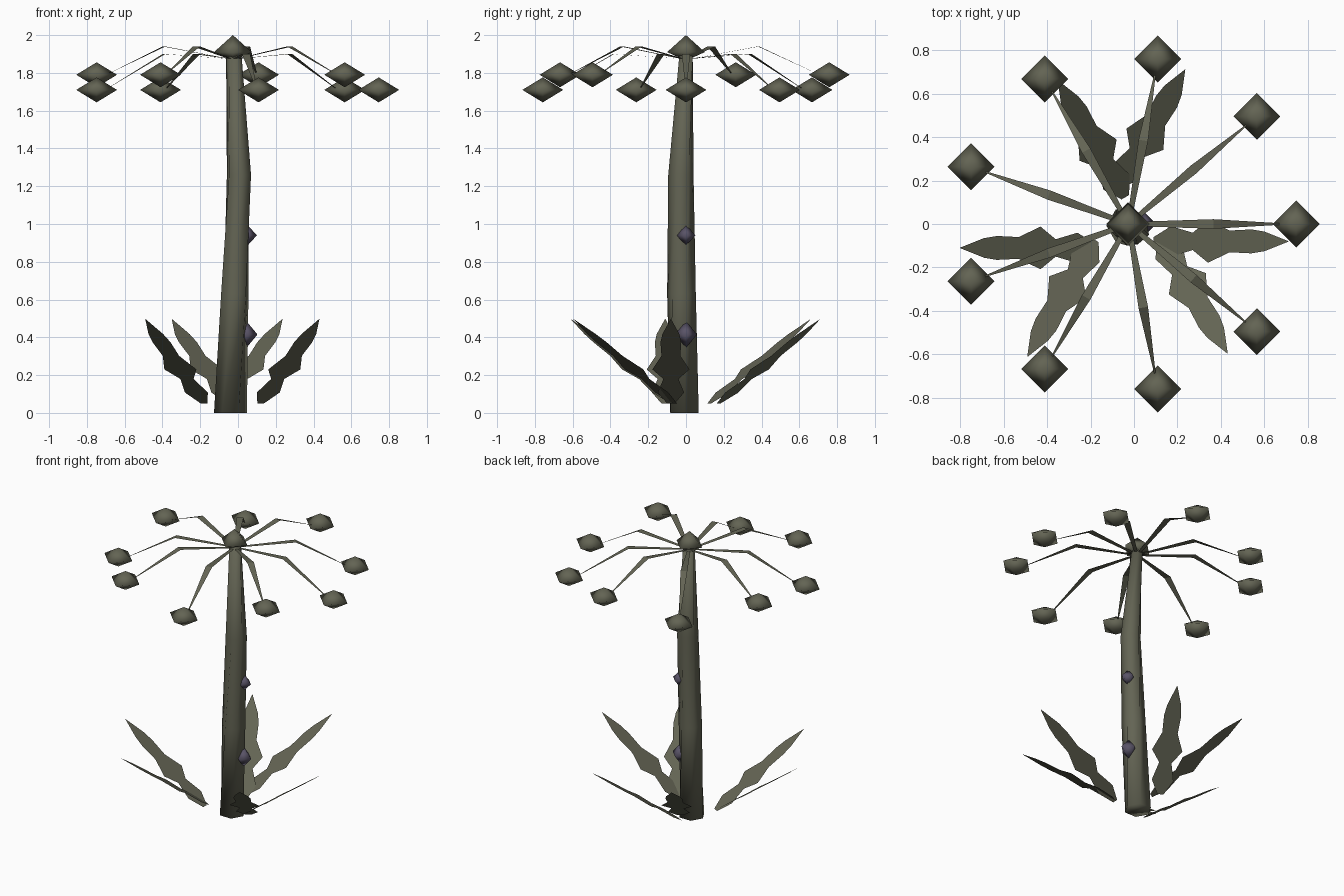
import bpy, bmesh
from math import sin, cos, radians
from mathutils import Matrix, Vector

cube = bpy.data.objects.get("Cube")
if cube:
    bpy.data.objects.remove(cube)


def make_material(name, rgb):
    mat = bpy.data.materials.new(name)
    mat.use_nodes = True
    mat.diffuse_color = (*rgb, 1)
    mat.node_tree.nodes["Principled BSDF"].inputs["Base Color"].default_value = (*rgb, 1)
    return mat


olive = make_material("olive", (0.125, 0.127, 0.088))
purple = make_material("dusky purple", (0.1, 0.087, 0.135))


def finish(bm, name, mat, smooth=True):
    for f in bm.faces:
        f.smooth = smooth
    mesh = bpy.data.meshes.new(name)
    bm.to_mesh(mesh)
    bm.free()
    mesh.materials.append(mat)
    obj = bpy.data.objects.new(name, mesh)
    bpy.context.collection.objects.link(obj)
    return obj


def bud(name, center, radius, half_height, mat):
    """Four-sided double pyramid."""
    bm = bmesh.new()
    bmesh.ops.create_uvsphere(bm, u_segments=4, v_segments=2, radius=1)
    bmesh.ops.transform(bm, verts=bm.verts, matrix=Matrix.Translation(center)
                        @ Matrix.Diagonal((radius, radius, half_height, 1)))
    return finish(bm, name, mat)


def strip(name, sections, matrix):
    """Flat ribbon along local x from (along, half width, height) sections."""
    bm = bmesh.new()
    rows = [[bm.verts.new(matrix @ Vector((s, side * w, z))) for side in (-1, 1)]
            for s, w, z in sections]
    for a, b in zip(rows, rows[1:]):
        bm.faces.new((a[0], b[0], b[1], a[1]))
    return finish(bm, name, olive, smooth=False)


def placed(x, y, degrees):
    return Matrix.Translation((x, y, 0)) @ Matrix.Rotation(radians(degrees), 4, 'Z')


# Stem: bent, tapered and twisted six-sided tube (x, y, z, radius)
SIDES = 6
stem_rings = [(-0.04, -0.008, 0, 0.087), (-0.017, -0.024, 0.63, 0.077),
              (0.005, -0.027, 1.26, 0.068), (-0.022, 0, 1.89, 0.041)]
bm = bmesh.new()
rings = []
for i, (x, y, z, r) in enumerate(stem_rings):
    angles = [radians(60 * k + 20 * i) for k in range(SIDES)]
    rings.append([bm.verts.new((x + r * cos(a), y + r * sin(a), z)) for a in angles])
for low, high in zip(rings, rings[1:]):
    for k in range(SIDES):
        n = (k + 1) % SIDES
        bm.faces.new((low[k], low[n], high[n], high[k]))
bm.faces.new(rings[0][::-1])
bm.faces.new(rings[-1])
finish(bm, "stem", olive)

# Crown bud: taller above than below
crown = bud("crown_bud", (0, 0, 0), 0.1, 0.09, olive)
for v in crown.data.vertices:
    if v.co.z < -0.01:
        v.co.z *= 0.5
    v.co += Vector((-0.027, 0, 1.91))

# Nine arching flower stalks, each ending in a bud
HUB = -0.025
for i in range(9):
    lift = 0.08 if i >= 2 and i % 2 == 0 else 0
    frame = placed(HUB, 0, 40 * i)
    strip(f"stalk_{i + 1}", [(0.03, 0.01, 1.875), (0.39, 0.022, 1.9 + lift / 2),
                             (0.74, 0.001, 1.7 + lift)], frame)
    bud(f"flower_bud_{i + 1}", frame @ Vector((0.77, 0, 1.71 + lift)), 0.108, 0.066, olive)

# Six wavy leaves: tip position and direction
leaf_shape = [(0, 0.02), (0.08, 0.07), (0.18, 0.04), (0.25, 0.098), (0.35, 0.05),
              (0.45, 0.055), (0.51, 0.045), (0.62, 0.001)]
leaf_tips = [(0.71, -0.08), (0.235, 0.71), (-0.35, 0.66),
             (-0.8, -0.11), (-0.49, -0.61), (0.43, -0.595)]
for i, (x, y) in enumerate(leaf_tips):
    frame = placed(x, y, 60 * i)
    strip(f"leaf_{i + 1}", [(s - 0.62, w, 0.05 + 0.72 * s) for s, w in leaf_shape], frame)

# Side buds on the stem
bud("upper_side_bud", (0.05, 0, 0.94), 0.05, 0.055, purple)
bud("lower_side_bud", (0.045, 0, 0.415), 0.058, 0.07, purple)
